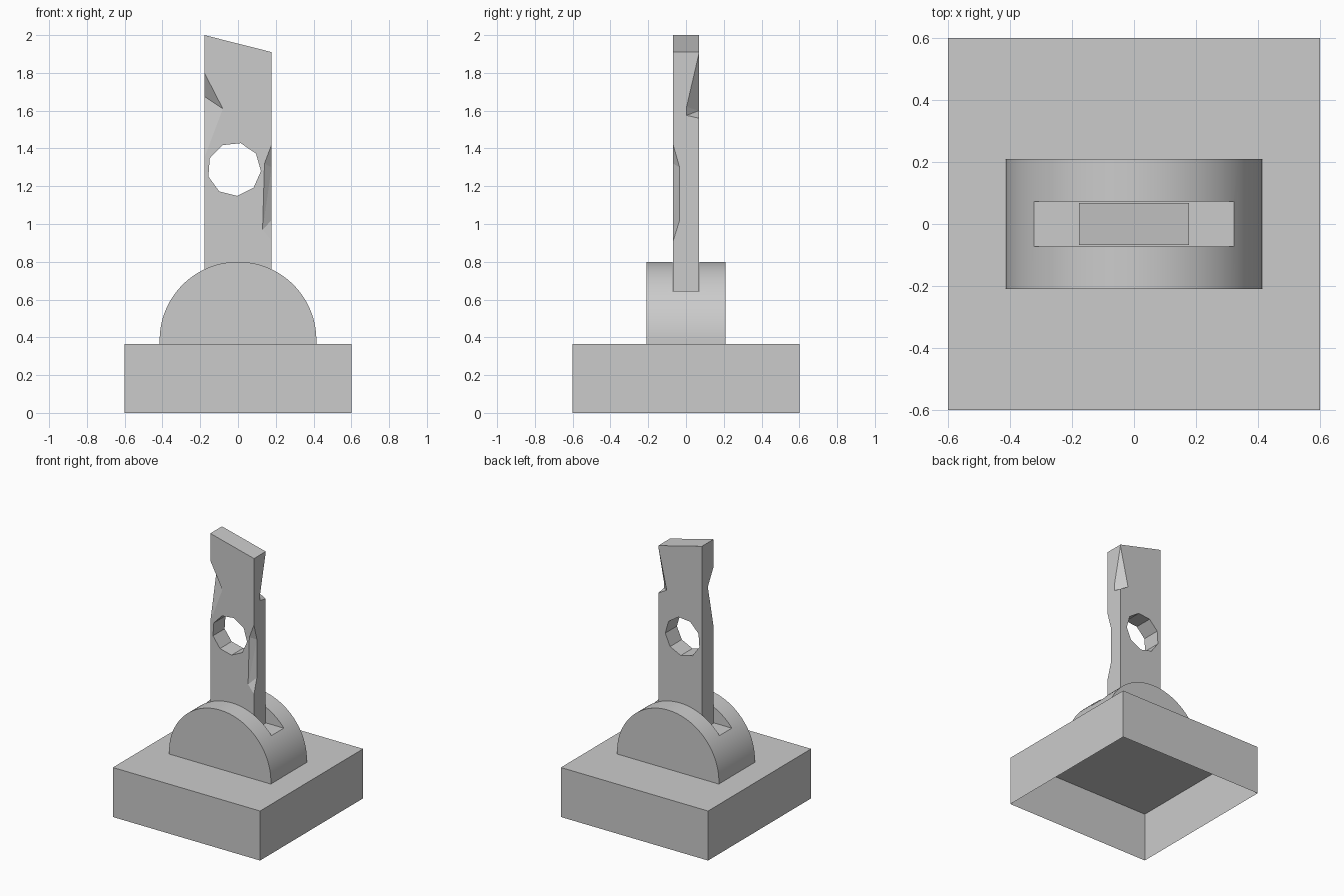
import bpy, bmesh
from math import pi, sin, cos, asin, radians

if "Cube" in bpy.data.objects:
    bpy.data.objects.remove(bpy.data.objects["Cube"])


def make_object(name, bm):
    bmesh.ops.recalc_face_normals(bm, faces=bm.faces[:])
    mesh = bpy.data.meshes.new(name)
    bm.to_mesh(mesh)
    bm.free()
    obj = bpy.data.objects.new(name, mesh)
    bpy.context.collection.objects.link(obj)
    return obj


def prism(name, profile, y0, y1):
    """Extrude an x-z outline along y."""
    bm = bmesh.new()
    front = bm.faces.new([bm.verts.new((x, y0, z)) for x, z in profile])
    ext = bmesh.ops.extrude_face_region(bm, geom=[front], use_keep_orig=True)
    moved = [v for v in ext["geom"] if isinstance(v, bmesh.types.BMVert)]
    for v in moved:
        v.co.y = y1
    return make_object(name, bm)


def hull(name, points):
    bm = bmesh.new()
    for p in points:
        bm.verts.new(p)
    bmesh.ops.convex_hull(bm, input=bm.verts[:])
    return make_object(name, bm)


def cut(obj, cutter):
    cutter.hide_render = True
    mod = obj.modifiers.new("cut", 'BOOLEAN')
    mod.operation, mod.solver, mod.object = 'DIFFERENCE', 'EXACT', cutter
    bpy.context.view_layer.objects.active = obj
    bpy.ops.object.modifier_apply(modifier=mod.name)
    bpy.data.objects.remove(cutter)


def rect(x0, x1, z0, z1):
    return [(x0, z0), (x1, z0), (x1, z1), (x0, z1)]


# Base: thin-walled box, open underneath
base = prism("base", rect(-0.6, 0.6, 0, 0.365), -0.6, 0.6)
bm = bmesh.new()
bm.from_mesh(base.data)
bottom = [f for f in bm.faces if f.calc_center_median().z < 0.001]
bmesh.ops.delete(bm, geom=bottom, context='FACES_ONLY')
bm.to_mesh(base.data)
bm.free()

# Rounded mount: half disc with a slot across the top
R, CZ, N = 0.415, 0.385, 48
a0 = -asin((CZ - 0.36) / R)
arc = [a0 + (pi - 2 * a0) * i / N for i in range(N + 1)]
mount = prism("rounded_mount", [(R * cos(a), CZ + R * sin(a)) for a in arc], -0.21, 0.21)
cut(mount, prism("slot_cutter", rect(-0.6, 0.6, 0.645, 1.0), -0.072, 0.072))
bpy.ops.object.select_all(action='DESELECT')
mount.select_set(True)
bpy.context.view_layer.objects.active = mount
bpy.ops.object.shade_smooth_by_angle(angle=radians(30))

# Upright blade with a slanted top
W, D = 0.178, 0.068
blade = prism("blade", [(-W, 0.64), (W, 0.64), (W, 1.91), (-W, 2.0)], -D, D)

# Nine-sided hole through the blade
hole = [(-0.02 + 0.142 * cos(radians(40 * i - 4)),
         1.29 + 0.142 * sin(radians(40 * i - 4))) for i in range(9)]
cut(blade, prism("hole_cutter", hole, -0.3, 0.3))

# Chips knocked out of the blade edges
cut(blade, hull("chip_front_left", [
    (-W, -D, 1.80), (-W, -D, 1.35), (-0.08, -D, 1.61), (-W, 0.0, 1.675),
    (-W - 0.03, -D - 0.03, 1.62)]))
cut(blade, hull("chip_front_right", [
    (W, -D, 1.42), (W, -D, 0.91), (0.14, -D, 1.32), (0.13, -D, 0.97),
    (W, -0.034, 1.30), (W, -0.034, 1.02), (W + 0.02, -D - 0.02, 1.15)]))
cut(blade, hull("chip_back_right", [
    (W, D, 1.90), (W, D, 1.56), (0.11, D, 1.60), (W, 0.003, 1.62),
    (W, 0.003, 1.575), (W + 0.01, D + 0.01, 1.62)]))
